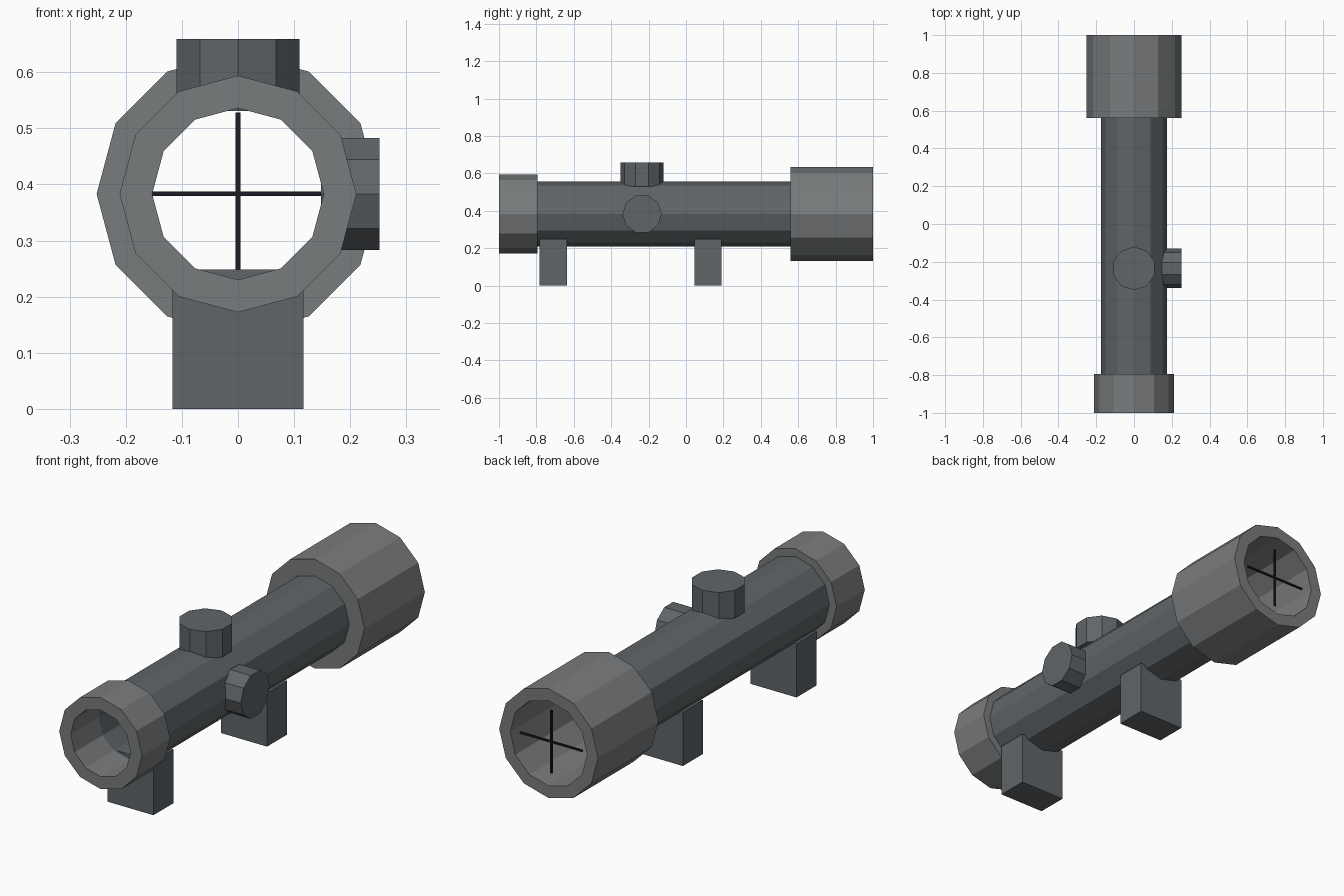
import bpy, bmesh
from math import pi, sin, cos
from mathutils import Matrix

if "Cube" in bpy.data.objects:
    bpy.data.objects.remove(bpy.data.objects["Cube"])

ZC = 0.383          # height of the optical axis
SIDES = 12


def material(name, rgb):
    m = bpy.data.materials.new(name)
    m.diffuse_color = (*rgb, 1)
    m.use_nodes = True
    m.node_tree.nodes["Principled BSDF"].inputs["Base Color"].default_value = m.diffuse_color
    return m


dark = material("dark_metal", (0.115, 0.13, 0.14))
light = material("light_metal", (0.19, 0.2, 0.205))
black = material("black", (0.012, 0.011, 0.016))


def finish(name, bm, mat):
    bmesh.ops.recalc_face_normals(bm, faces=bm.faces)
    me = bpy.data.meshes.new(name)
    bm.to_mesh(me)
    bm.free()
    me.materials.append(mat)
    ob = bpy.data.objects.new(name, me)
    bpy.context.collection.objects.link(ob)
    return ob


def lathe(name, profile, mat):
    """Closed (radius, y) profile revolved about the optical axis."""
    bm = bmesh.new()
    rings = [[bm.verts.new((r * cos(2 * pi * i / SIDES), y, ZC + r * sin(2 * pi * i / SIDES)))
              for i in range(SIDES)] for r, y in profile]
    for k, a in enumerate(rings):
        b = rings[(k + 1) % len(rings)]
        for i in range(SIDES):
            j = (i + 1) % SIDES
            bm.faces.new((a[i], a[j], b[j], b[i]))
    return finish(name, bm, mat)


def pipe(name, outer, inner, y0, y1, mat):
    return lathe(name, [(outer, y0), (outer, y1), (inner, y1), (inner, y0)], mat)


def box(name, size, centre, mat):
    bm = bmesh.new()
    bmesh.ops.create_cube(bm, size=1, matrix=Matrix.Translation(centre) @ Matrix.Diagonal((*size, 1)))
    return finish(name, bm, mat)


def knob(name, radius, height, matrix):
    bm = bmesh.new()
    bmesh.ops.create_cone(bm, cap_ends=True, segments=10, radius1=radius, radius2=radius,
                          depth=height, matrix=matrix)
    return finish(name, bm, dark)


# main tube and the two wider ends
pipe("main_tube", 0.175, 0.154, -0.8, 0.57, dark)
pipe("eyepiece", 0.211, 0.153, -1.0, -0.795, light)
lathe("objective_bell", [(0.252, 0.56), (0.252, 1.0), (0.196, 1.0), (0.196, 0.575),
                         (0.154, 0.575), (0.154, 0.56)], light)

# adjustment knobs on top and on the right
knob("top_knob", 0.115, 0.128,
     Matrix.Translation((0, -0.235, 0.595)) @ Matrix.Rotation(0, 4, 'Z'))
knob("side_knob", 0.105, 0.105,
     Matrix.Translation((0.2, -0.235, ZC)) @ Matrix.Rotation(pi / 2, 4, 'Y'))

# mounting blocks
for name, y in (("rear_mount", -0.71), ("front_mount", 0.117)):
    box(name, (0.234, 0.145, 0.248), (0, y, 0.124), dark)

# crosshair wires
box("crosshair_vertical", (0.009, 0.008, 0.29), (0, 0.98, ZC), black)
box("crosshair_horizontal", (0.318, 0.008, 0.008), (0, 0.98, ZC), black)
